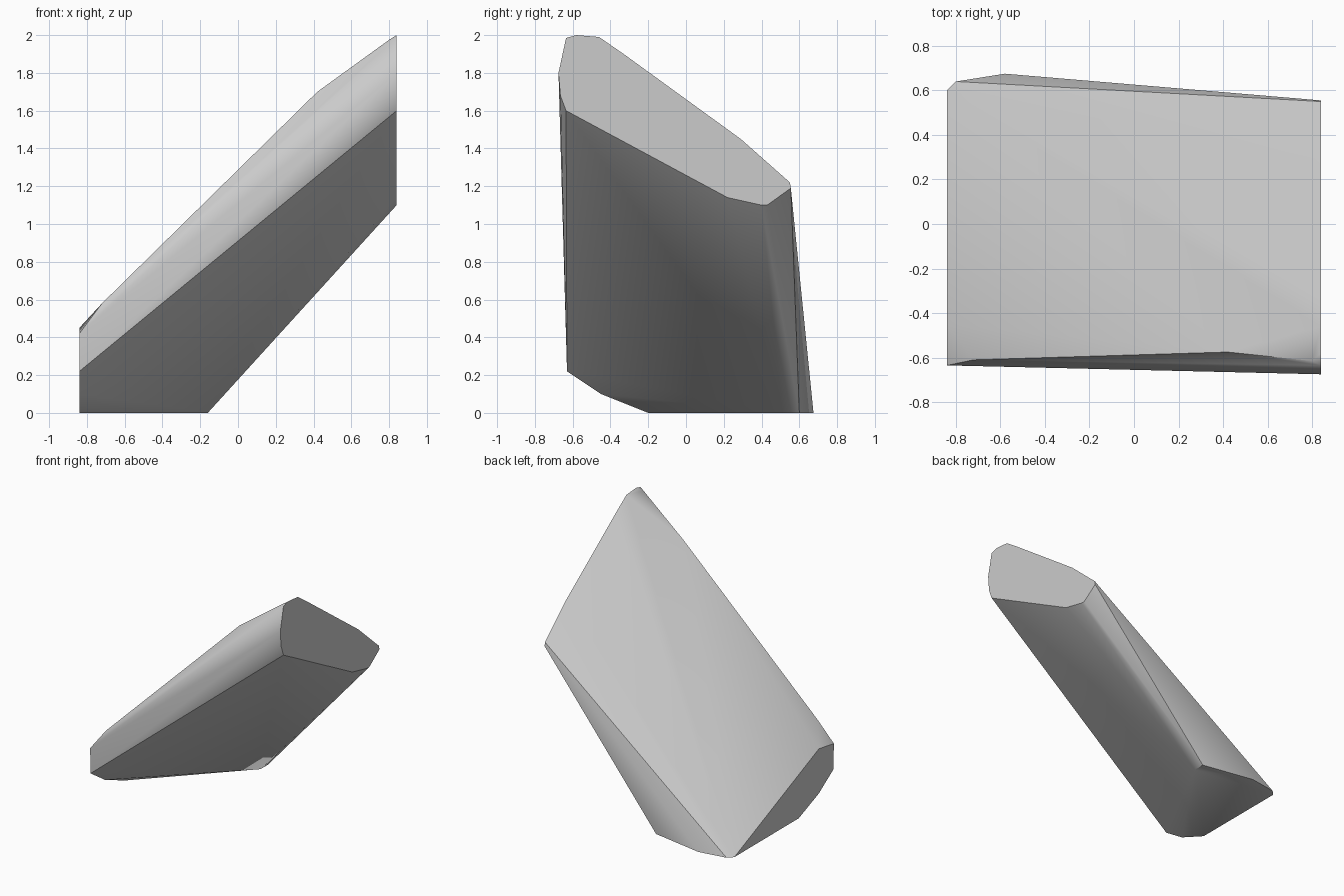
import bpy
import bmesh
import math

default = bpy.data.objects.get("Cube")
if default:
    bpy.data.objects.remove(default, do_unlink=True)

# Single stone colour
grey = bpy.data.materials.new("stone_grey")
grey.use_nodes = True
colour = (0.6, 0.6, 0.6, 1.0)
grey.diffuse_color = colour
grey.node_tree.nodes["Principled BSDF"].inputs["Base Color"].default_value = colour

HALF = 0.84

# Tall end cut: outline as (y, z)
tall_end = [(-0.635, 1.6), (-0.665, 1.68), (-0.675, 1.8), (-0.635, 1.985),
            (-0.58, 2.0), (-0.46, 1.99), (-0.33, 1.9), (0.29, 1.45),
            (0.55, 1.22), (0.555, 1.19), (0.43, 1.1), (0.4, 1.1), (0.22, 1.14)]

# Low end cut: outline as (y, z)
low_end = [(-0.635, 0.42), (-0.63, 0.22), (-0.45, 0.1), (-0.2, 0.0),
           (0.6, 0.0), (-0.45, 0.45)]

# Flat foot: remaining outline as (x, y)
foot = [(-0.8, 0.64), (-0.58, 0.675), (-0.16, 0.6), (-0.16, 0.51)]

# Ridge along the upper front
ridge = [(-0.72, -0.61, 0.58), (0.42, -0.575, 1.7), (0.8, -0.615, 1.975)]

points = [(HALF, y, z) for y, z in tall_end]
points += [(-HALF, y, z) for y, z in low_end]
points += [(x, y, 0.0) for x, y in foot]
points += ridge

# Wrap the cuts and ridge into one leaning block
bm = bmesh.new()
for p in points:
    bm.verts.new(p)
bmesh.ops.convex_hull(bm, input=bm.verts)
loose = [v for v in bm.verts if not v.link_faces]
bmesh.ops.delete(bm, geom=loose, context='VERTS')
bmesh.ops.dissolve_limit(bm, angle_limit=math.radians(0.2),
                         verts=bm.verts, edges=bm.edges)
bmesh.ops.recalc_face_normals(bm, faces=bm.faces)

mesh = bpy.data.meshes.new("leaning_rock")
bm.to_mesh(mesh)
bm.free()
mesh.materials.append(grey)
rock = bpy.data.objects.new("leaning_rock", mesh)
bpy.context.collection.objects.link(rock)

# Soft facets with crisp cut edges
bpy.ops.object.select_all(action='DESELECT')
rock.select_set(True)
bpy.context.view_layer.objects.active = rock
bpy.ops.object.shade_smooth_by_angle(angle=math.radians(35))
